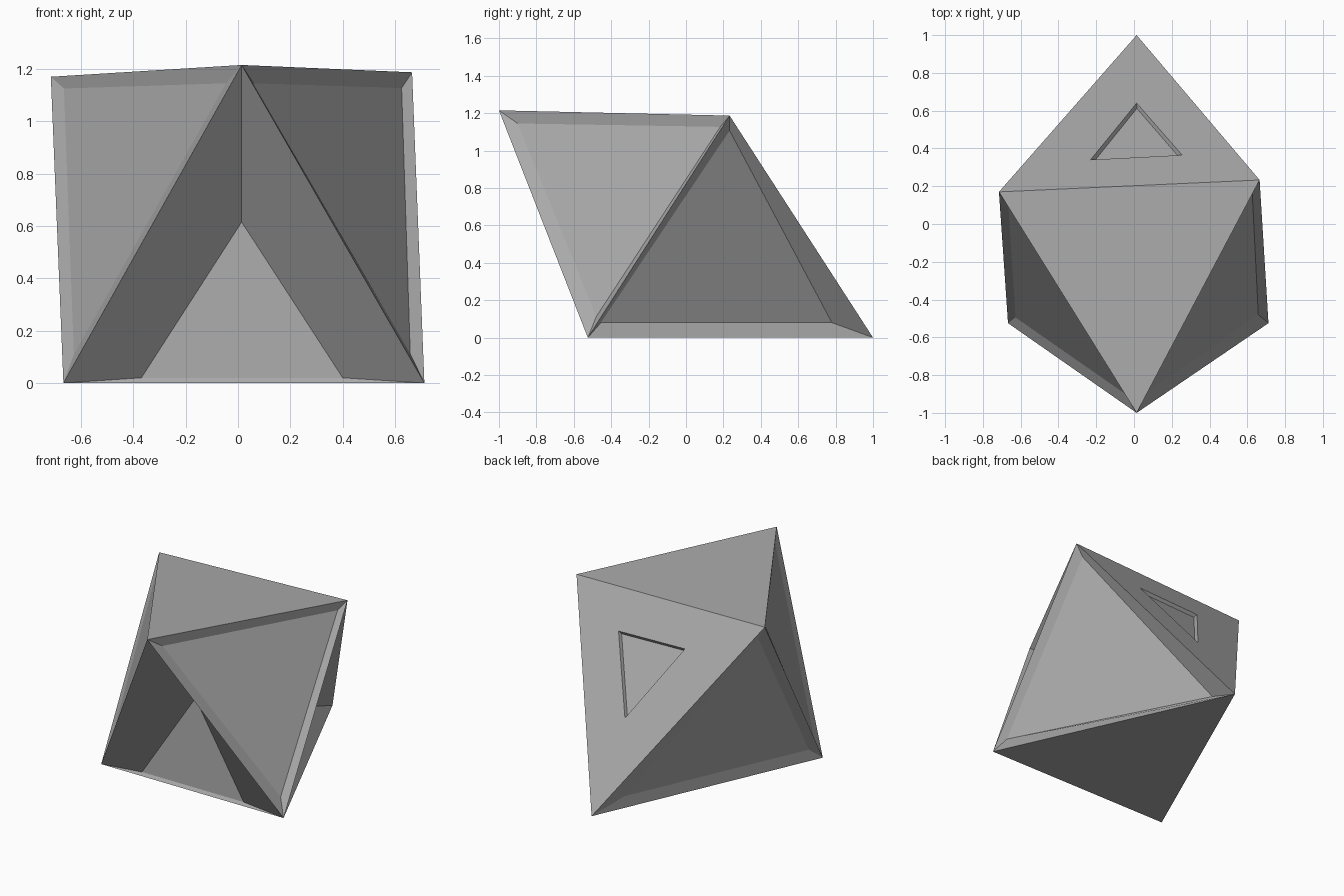
import bpy
import bmesh
from mathutils import Vector

cube = bpy.data.objects.get("Cube")
if cube:
    bpy.data.objects.remove(cube, do_unlink=True)

# Single matte grey
grey = bpy.data.materials.new("mid_grey")
grey.use_nodes = True
colour = (0.4, 0.4, 0.4, 1)
grey.diffuse_color = colour
grey.node_tree.nodes["Principled BSDF"].inputs["Base Color"].default_value = colour

# Six corners of the leaning octahedron
corners = {
    "base_right": (-0.667, -0.525, 0), "base_left": (0.712, -0.525, 0),
    "base_back": (0.014, 1, 0), "top_front": (0.014, -1, 1.215),
    "top_right": (-0.715, 0.17, 1.17), "top_left": (0.665, 0.233, 1.187),
}
bm = bmesh.new()
vert = {name: bm.verts.new(co) for name, co in corners.items()}
centre = sum((v.co for v in vert.values()), Vector()) / len(vert)


def add_face(points):
    """Add a face wound so that it points away from the body centre."""
    face = bm.faces.new(points)
    face.normal_update()
    if face.normal.dot(face.calc_center_median() - centre) < 0:
        face.normal_flip()
    return face


def frame(outer, inner, turned=False):
    """Join two triangles by quads; turned quads fold along the other diagonal."""
    for i in range(3):
        j = (i + 1) % 3
        quad = [outer[i], outer[j], inner[j], inner[i]]
        bm.faces.new(quad[1:] + quad[:1] if turned else quad)


def recess(names, shifts, turned=False):
    """Sink a panel: inner corners are the outer corners moved by shifts."""
    outer = [vert[n] for n in names]
    inner = [bm.verts.new(v.co + Vector(s)) for v, s in zip(outer, shifts)]
    normal = (outer[1].co - outer[0].co).cross(outer[2].co - outer[0].co)
    if normal.dot(outer[0].co - centre) < 0:
        outer.reverse()
        inner.reverse()
    bm.faces.new(inner)
    frame(outer, inner, turned)


# Plain top and bottom
add_face([vert[n] for n in ("top_front", "top_right", "top_left")])
add_face([vert[n] for n in ("base_right", "base_left", "base_back")])

# Deep front hollow with an upright floor
recess(("top_front", "base_right", "base_left"),
       ((0, 0.52, -0.6), (0.298, 0.015, 0.02), (-0.312, 0.015, 0.02)))

# Shallow sunken side panels
recess(("top_front", "base_left", "top_left"),
       ((0.045, 0.1, -0.07), (-0.054, 0.045, 0.112), (-0.04, -0.05, -0.06)))
recess(("top_front", "base_right", "top_right"),
       ((-0.06, 0.1, -0.07), (0.04, 0.03, 0.11), (0.05, -0.08, -0.045)))
recess(("base_back", "base_left", "top_left"),
       ((0, -0.22, 0.08), (-0.055, 0.07, 0.08), (-0.05, 0, -0.08)), turned=True)
recess(("base_back", "base_right", "top_right"),
       ((-0.098, -0.218, 0.08), (0.04, 0.094, 0.08), (0.05, 0, -0.09)))

# Back panel with a small triangular pocket
rim = [vert[n] for n in ("base_back", "top_left", "top_right")]
anchor = rim[0].co
normal = (rim[1].co - anchor).cross(rim[2].co - anchor)
pocket = []
for x, y in ((0.014, 0.64), (0.255, 0.365), (-0.23, 0.34)):
    drop = normal.x * (x - anchor.x) + normal.y * (y - anchor.y)
    pocket.append(bm.verts.new((x, y, anchor.z - drop / normal.z)))
frame(rim, pocket)
floor = add_face(pocket)
bmesh.ops.inset_individual(bm, faces=[floor], thickness=0.018, depth=-0.022)

mesh = bpy.data.meshes.new("faceted_body")
bm.to_mesh(mesh)
bm.free()
mesh.materials.append(grey)
body = bpy.data.objects.new("faceted_body", mesh)
bpy.context.collection.objects.link(body)
